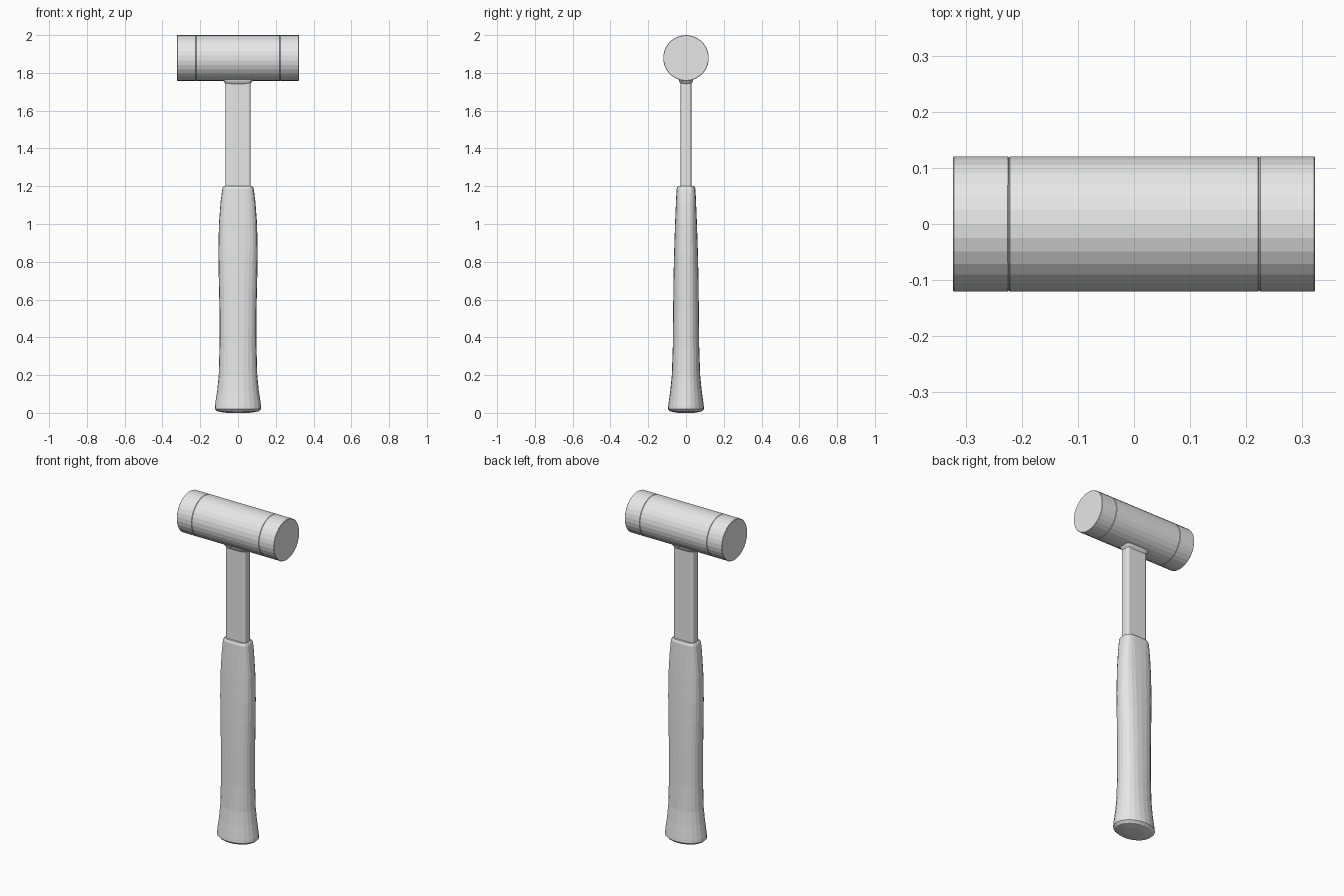
import bpy, bmesh
from math import cos, sin, pi, copysign
from mathutils import Matrix

cube = bpy.data.objects.get("Cube")
if cube:
    bpy.data.objects.remove(cube)

grey = bpy.data.materials.new("plain_grey")
grey.use_nodes = True
grey.diffuse_color = (0.8, 0.8, 0.8, 1)
grey.node_tree.nodes["Principled BSDF"].inputs["Base Color"].default_value = grey.diffuse_color


def finish(name, bm, matrix=Matrix()):
    bm.transform(matrix)
    bmesh.ops.recalc_face_normals(bm, faces=bm.faces)
    mesh = bpy.data.meshes.new(name)
    bm.to_mesh(mesh)
    bm.free()
    mesh.materials.append(grey)
    obj = bpy.data.objects.new(name, mesh)
    bpy.context.collection.objects.link(obj)
    return obj


def loft(name, stations, sides, matrix=Matrix()):
    """Skin capped superellipse rings given as (height, half x, half y, power)."""
    bm = bmesh.new()
    rings = []
    for z, rx, ry, power in stations:
        ring = []
        for i in range(sides):
            c, s = cos(2 * pi * i / sides), sin(2 * pi * i / sides)
            ring.append(bm.verts.new((rx * copysign(abs(c) ** (2 / power), c),
                                      ry * copysign(abs(s) ** (2 / power), s), z)))
        rings.append(ring)
    for a, b in zip(rings, rings[1:]):
        for i in range(sides):
            j = (i + 1) % sides
            bm.faces.new((a[i], a[j], b[j], b[i]))
    bm.faces.new(rings[0][::-1])
    bm.faces.new(rings[-1])
    return finish(name, bm, matrix)


# Head: a middle barrel and two striking faces, parted by thin grooves
R = 0.121
AXIS = Matrix.Translation((0, 0, 2 - R)) @ Matrix.Rotation(pi / 2, 4, "Y")


def drum(name, start, end, edge=0.002):
    profile = ((start, R - edge), (start + edge, R), (end - edge, R), (end, R - edge))
    loft(name, [(x, r, r, 2) for x, r in profile], 30, AXIS)


drum("head_barrel", -0.223, 0.223)
drum("left_striking_face", 0.223, 0.323)
drum("right_striking_face", -0.323, -0.223)

# Flat shaft with rounded corners
bm = bmesh.new()
bmesh.ops.create_cube(bm, size=1)
bm.transform(Matrix.Translation((0, 0, 1.48)) @ Matrix.Diagonal((0.132, 0.056, 0.62, 1)))
uprights = [e for e in bm.edges if abs(e.verts[0].co.z - e.verts[1].co.z) > 0.1]
bmesh.ops.bevel(bm, geom=uprights, offset=0.012, segments=3, profile=0.5, affect="EDGES")
finish("shaft", bm)

# Flared collar where the shaft enters the head
loft("collar", [(1.742, 0.066, 0.028, 5), (1.75, 0.072, 0.034, 5),
                (1.76, 0.08, 0.038, 5), (1.785, 0.08, 0.038, 5)], 24)

# Grip: boxy at the top, oval and flared at the butt
loft("grip", [
    (0.0, 0.06, 0.045, 2), (0.008, 0.11, 0.084, 2), (0.02, 0.123, 0.096, 2),
    (0.04, 0.122, 0.094, 2), (0.12, 0.11, 0.083, 2.1), (0.2, 0.102, 0.075, 2.2),
    (0.35, 0.098, 0.07, 2.3), (0.55, 0.098, 0.068, 2.4), (0.72, 0.102, 0.066, 2.4),
    (0.85, 0.104, 0.063, 2.5), (1.0, 0.101, 0.058, 2.7), (1.12, 0.092, 0.053, 3),
    (1.185, 0.083, 0.05, 3.5), (1.195, 0.08, 0.047, 3.5), (1.2, 0.074, 0.042, 3.5),
], 24)
